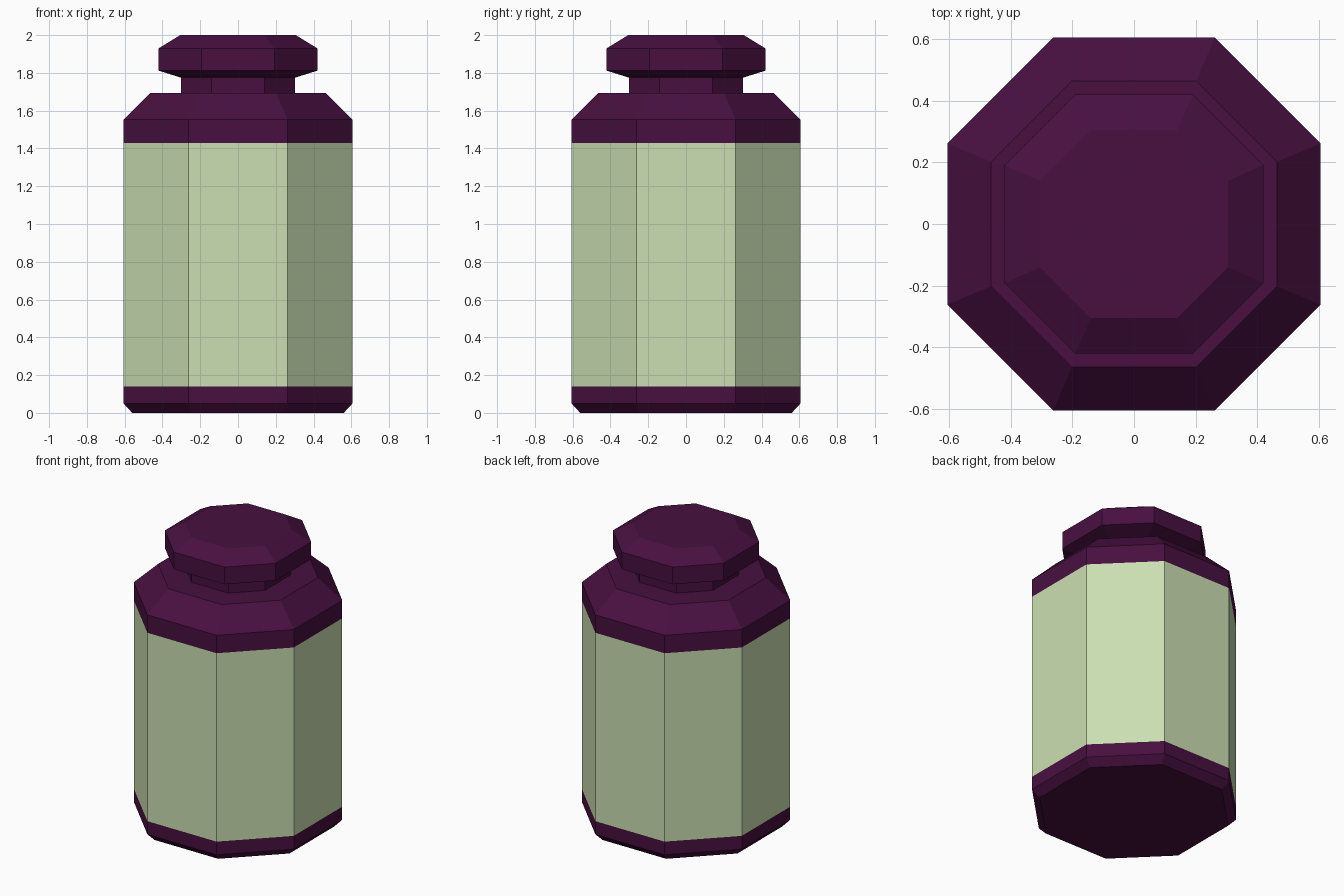
import bpy, bmesh

if "Cube" in bpy.data.objects:
    bpy.data.objects.remove(bpy.data.objects["Cube"])


def material(name, color):
    m = bpy.data.materials.new(name)
    m.diffuse_color = (*color, 1)
    m.use_nodes = True
    m.node_tree.nodes["Principled BSDF"].inputs["Base Color"].default_value = m.diffuse_color
    return m


purple = material("dark_purple", (0.065, 0.005, 0.052))
green = material("pale_green", (0.597, 0.738, 0.445))


def octagon_part(name, rings, mat, bottom=False, top=False):
    """Stack octagons given as (reach, half side, height) into flat-faced bands."""
    bm = bmesh.new()
    loops = []
    for r, s, z in rings:
        quarter = [(r, -s), (r, s), (s, r), (-s, r)]
        points = quarter + [(-x, -y) for x, y in quarter]
        loops.append([bm.verts.new((x, y, z)) for x, y in points])
    for lo, hi in zip(loops, loops[1:]):
        for i in range(8):
            j = (i + 1) % 8
            bm.faces.new((lo[i], lo[j], hi[j], hi[i]))
    if bottom:
        bm.faces.new(loops[0][::-1])
    if top:
        bm.faces.new(loops[-1])
    mesh = bpy.data.meshes.new(name)
    bm.to_mesh(mesh)
    bm.free()
    mesh.materials.append(mat)
    obj = bpy.data.objects.new(name, mesh)
    bpy.context.collection.objects.link(obj)


W, S = 0.606, 0.262  # body reach and half side

# Chamfered base
octagon_part("base", [(0.56, 0.242, 0), (W, S, 0.05), (W, S, 0.14)], purple, bottom=True)
# Wrap-around label
octagon_part("label", [(W, S, 0.14), (W, S, 1.43)], green)
# Shoulder with flat ledge running in to the neck
octagon_part("shoulder", [(W, S, 1.43), (W, S, 1.553), (0.464, 0.202, 1.693),
                          (0.303, 0.139, 1.693)], purple)
# Neck
octagon_part("neck", [(0.303, 0.139, 1.693), (0.303, 0.139, 1.775)], purple)
# Chamfered stopper
octagon_part("cap", [(0.303, 0.139, 1.775), (0.42, 0.192, 1.812),
                     (0.42, 0.192, 1.93), (0.306, 0.14, 2.0)], purple, top=True)
